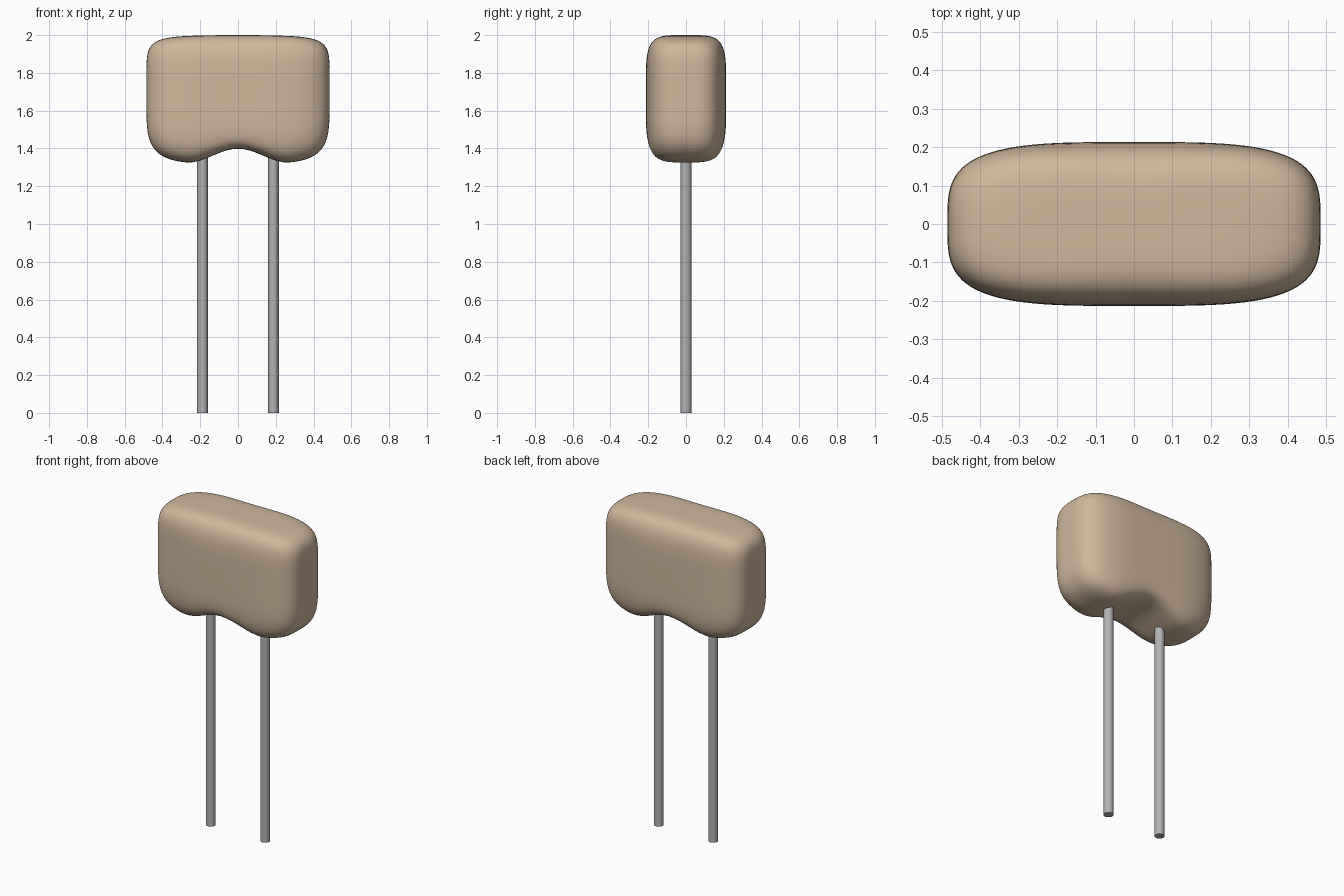
import bpy, bmesh, math

cube = bpy.data.objects.get("Cube")
if cube:
    bpy.data.objects.remove(cube, do_unlink=True)


def material(name, rgb, rough):
    m = bpy.data.materials.new(name)
    m.use_nodes = True
    m.diffuse_color = (*rgb, 1)
    bsdf = m.node_tree.nodes["Principled BSDF"]
    bsdf.inputs["Base Color"].default_value = (*rgb, 1)
    bsdf.inputs["Roughness"].default_value = rough
    return m


def finish(bm, name, mat):
    bmesh.ops.recalc_face_normals(bm, faces=bm.faces)
    mesh = bpy.data.meshes.new(name)
    bm.to_mesh(mesh)
    bm.free()
    mesh.materials.append(mat)
    ob = bpy.data.objects.new(name, mesh)
    bpy.context.collection.objects.link(ob)
    bpy.ops.object.select_all(action="DESELECT")
    ob.select_set(True)
    bpy.context.view_layer.objects.active = ob
    bpy.ops.object.shade_smooth_by_angle(angle=math.radians(40))
    return ob


tan = material("tan coating", (0.63, 0.48, 0.335), 0.6)
grey = material("grey metal", (0.45, 0.45, 0.45), 0.5)

# Half sizes of the body: width, depth, then height above and below its middle
HX, HY, TOP, BOTTOM, MID = 0.485, 0.213, 0.31, 0.37, 1.69


def body_point(p):
    """Push a point of the unit cube onto a softly rounded block."""
    x, y, z = abs(p.x), abs(p.y), abs(p.z)
    # Ends are crisper at the top than at the bottom
    side = x * x / max(x * x + y * y, 1e-9)
    m = 4.6 + (2.2 * side if p.z > 0 else 0.0)
    plan = (x ** 3.6 + y ** 3.6) ** (1 / 3.6)
    size = (plan ** m + z ** m) ** (1 / m)
    q = p / size
    px, py = q.x * HX, q.y * HY
    pz = MID + q.z * (TOP if q.z > 0 else BOTTOM)
    # Slight crown along the top
    if q.z > 0:
        pz -= 0.012 * q.x ** 2 * q.z ** 3
    # Arch between the two bottom lobes
    elif abs(px) < 0.28:
        pz += 0.078 * math.cos(px / 0.28 * math.pi / 2) ** 2 * abs(q.z) ** 3
    return px, py, pz


# Coated body
bm = bmesh.new()
bmesh.ops.create_cube(bm, size=2)
bmesh.ops.subdivide_edges(bm, edges=bm.edges[:], cuts=31, use_grid_fill=True)
for v in bm.verts:
    v.co = body_point(v.co.copy())
finish(bm, "body", tan)

# Wire leads, running up into the body
LEAD_TOP = 1.5
for name, x in (("right_lead", -0.188), ("left_lead", 0.188)):
    bm = bmesh.new()
    bmesh.ops.create_cone(bm, cap_ends=True, segments=24, radius1=0.028,
                          radius2=0.028, depth=LEAD_TOP)
    bmesh.ops.translate(bm, verts=bm.verts, vec=(x, 0, LEAD_TOP / 2))
    finish(bm, name, grey)
